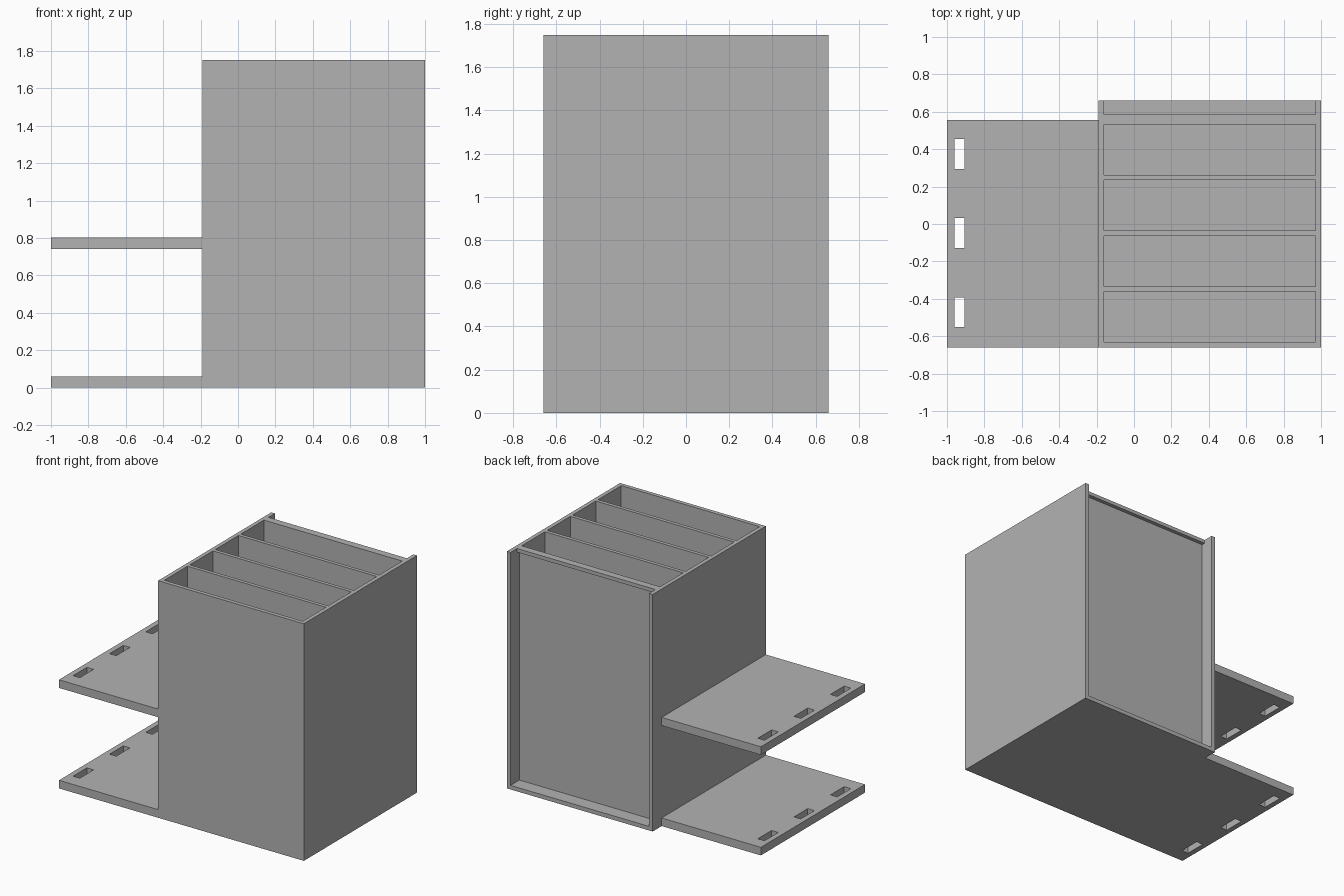
import bpy
import bmesh
from mathutils import Vector

cube = bpy.data.objects.get("Cube")
if cube:
    bpy.data.objects.remove(cube, do_unlink=True)

grey = bpy.data.materials.new("plain grey")
grey.use_nodes = True
colour = (0.45, 0.45, 0.45, 1)
grey.diffuse_color = colour
grey.node_tree.nodes["Principled BSDF"].inputs["Base Color"].default_value = colour


def box(name, low, high):
    """Box between two opposite corners."""
    low, high = Vector(low), Vector(high)
    bm = bmesh.new()
    bmesh.ops.create_cube(bm, size=1)
    for v in bm.verts:
        v.co = (low + high) / 2 + v.co * (high - low)
    mesh = bpy.data.meshes.new(name)
    bm.to_mesh(mesh)
    bm.free()
    mesh.materials.append(grey)
    obj = bpy.data.objects.new(name, mesh)
    bpy.context.collection.objects.link(obj)
    return obj


def carve(obj, cutters):
    """Subtract boxes from a part, then remove the cutters."""
    for c in cutters:
        c.hide_render = True
        mod = obj.modifiers.new("cut", 'BOOLEAN')
        mod.operation = 'DIFFERENCE'
        mod.solver = 'EXACT'
        mod.object = c
    bpy.context.view_layer.update()
    graph = bpy.context.evaluated_depsgraph_get()
    mesh = bpy.data.meshes.new_from_object(obj.evaluated_get(graph))
    obj.modifiers.clear()
    obj.data = mesh
    for c in cutters:
        bpy.data.objects.remove(c, do_unlink=True)


LEFT, RIGHT, HALF_DEPTH, HEIGHT = -0.19, 1.0, 0.66, 1.75
WALL = 0.03
IN_L, IN_R = LEFT + WALL, RIGHT - WALL

# Cabinet body with four deep open-topped compartments
cabinet = box("cabinet", (LEFT, -HALF_DEPTH, 0), (RIGHT, HALF_DEPTH, HEIGHT))
cutters = []
for i in range(4):
    y = -0.63 + i * 0.297
    cutters.append(box("compartment_cutter", (IN_L, y, WALL), (IN_R, y + 0.27, 2)))

# Back recess, open at the top behind a narrow lip
cutters.append(box("recess_cutter", (IN_L, 0.557, WALL), (IN_R, 0.8, HEIGHT - 0.027)))
cutters.append(box("lip_cutter", (IN_L, 0.585, 1.5), (IN_R, 0.8, 2)))
carve(cabinet, cutters)

# Side shelves with a row of three slots along the outer edge
for name, z in (("lower_shelf", 0), ("upper_shelf", 0.742)):
    shelf = box(name, (-1, -HALF_DEPTH, z), (LEFT, 0.555, z + 0.06))
    slots = [box("slot_cutter", (-0.96, y - 0.08, z - 0.1), (-0.905, y + 0.08, z + 0.2))
             for y in (-0.472, -0.047, 0.375)]
    carve(shelf, slots)
